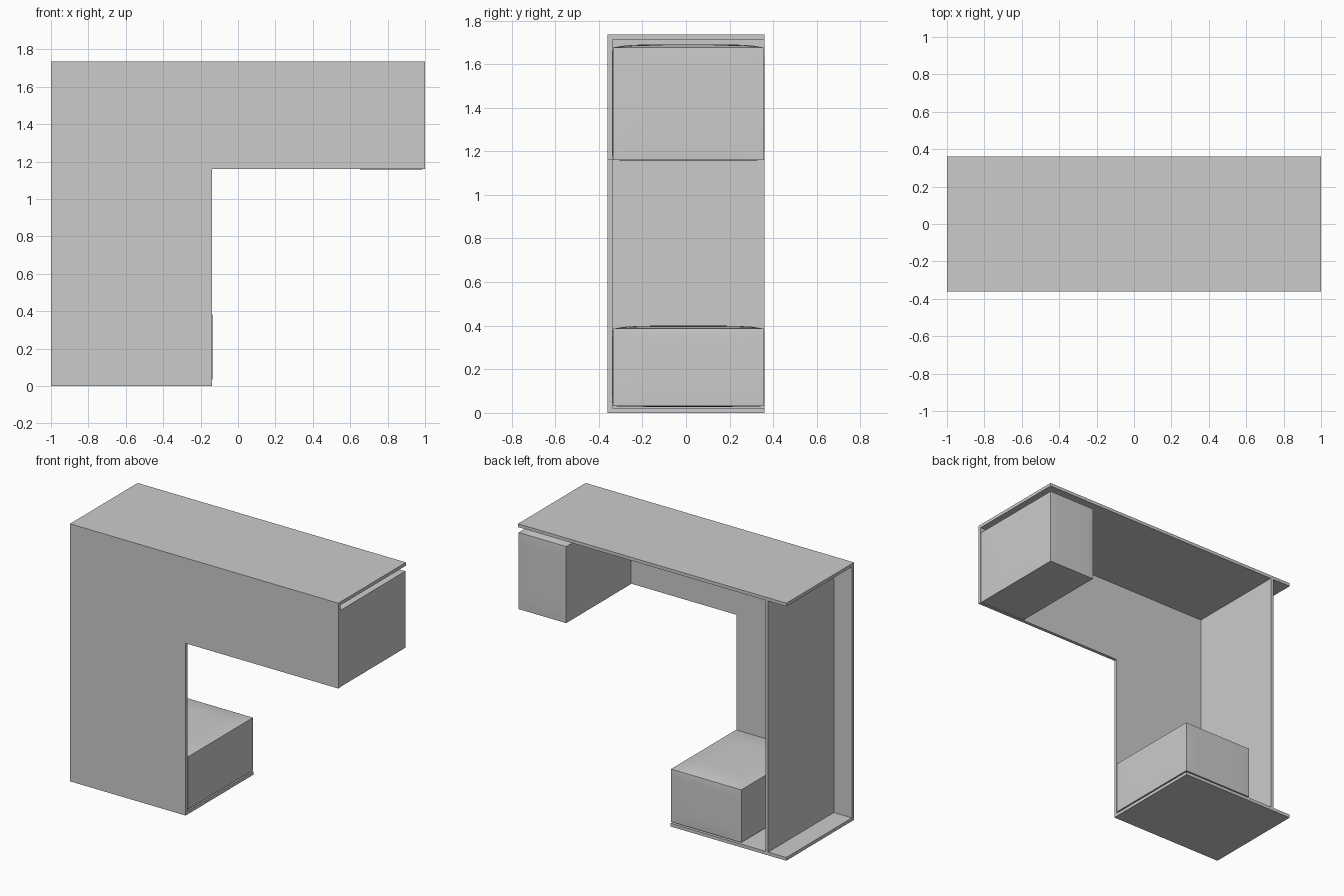
import bpy, bmesh, math

if "Cube" in bpy.data.objects:
    bpy.data.objects.remove(bpy.data.objects["Cube"])

T = 0.022                       # board thickness
W, D, H = 1.0, 0.36, 1.735      # half width, half depth, height


def finish(name, bm, smooth=False):
    bmesh.ops.recalc_face_normals(bm, faces=bm.faces)
    mesh = bpy.data.meshes.new(name)
    bm.to_mesh(mesh)
    bm.free()
    obj = bpy.data.objects.new(name, mesh)
    bpy.context.collection.objects.link(obj)
    if smooth:
        bpy.ops.object.select_all(action='DESELECT')
        obj.select_set(True)
        bpy.context.view_layer.objects.active = obj
        bpy.ops.object.shade_smooth_by_angle(angle=math.radians(30))
    return obj


def cube(lo, hi):
    bm = bmesh.new()
    bmesh.ops.create_cube(bm, size=1)
    for v in bm.verts:
        v.co = [l + (c + 0.5) * (h - l) for c, l, h in zip(v.co, lo, hi)]
    return bm


def board(name, lo, hi):
    return finish(name, cube(lo, hi))


def cushion(name, lo, hi, side=0.003, crown=0.014):
    """Padded block: faces swell gently, the top most of all."""
    bm = cube((-1, -1, -1), (1, 1, 1))
    bmesh.ops.subdivide_edges(bm, edges=bm.edges, cuts=11, use_grid_fill=True)
    for v in bm.verts:
        u = v.co.copy()
        p = []
        for i in range(3):
            a, b = u[(i + 1) % 3], u[(i + 2) % 3]
            swell = (1 - a ** 6) * (1 - b ** 6)
            amount = crown if i == 2 and u.z > 0.99 else side
            q = lo[i] + (u[i] + 1) / 2 * (hi[i] - lo[i])
            if abs(u[i]) > 0.99:
                q -= math.copysign(amount * (1 - swell), u[i])
            p.append(q)
        v.co = p
    return finish(name, bm, smooth=True)


# L-shaped front panel
bm = bmesh.new()
outline = [(-W, T), (-0.138, T), (-0.138, 1.16), (W, 1.16), (W, H - T), (-W, H - T)]
face = bm.faces.new([bm.verts.new((x, -D, z)) for x, z in outline])
ext = bmesh.ops.extrude_face_region(bm, geom=[face])
for v in ext["geom"]:
    if isinstance(v, bmesh.types.BMVert):
        v.co.y += T
finish("front_panel", bm)

# Counter top, base board and upright inner side
board("counter_top", (-W, -D, H - T), (W, D, H))
board("base_board", (-W, -D, 0), (-0.138, D, T))
board("inner_upright", (-0.865, -D + T, T), (-0.843, D, H - T))

# Padded storage blocks
cushion("lower_block", (-0.665, -D + T, 0.028), (-0.135, D, 0.4))
cushion("upper_block", (0.64, -D + T, 1.157), (W, D, 1.69))
